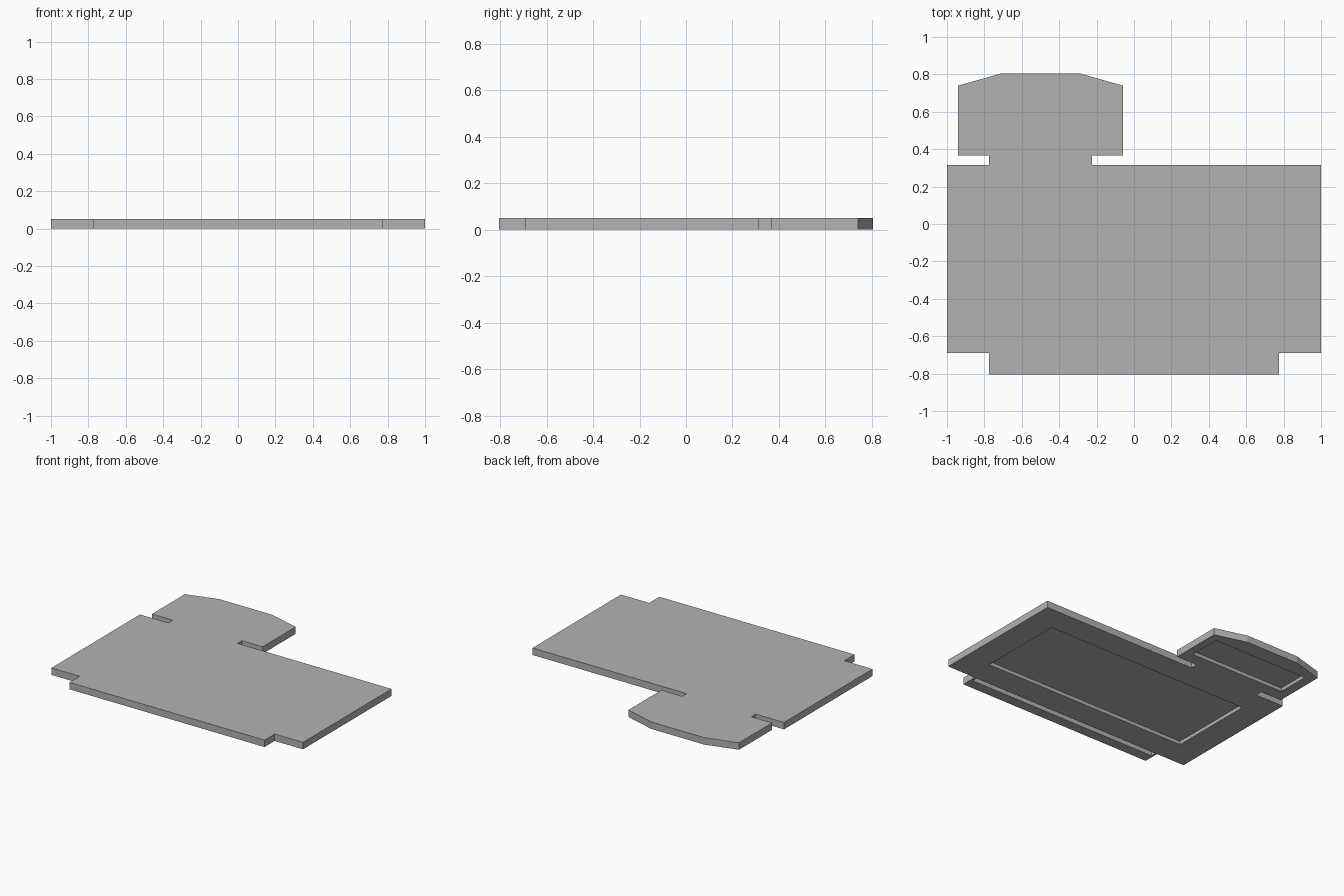
import bpy, bmesh

cube = bpy.data.objects.get("Cube")
if cube:
    bpy.data.objects.remove(cube, do_unlink=True)

HEIGHT = 0.05

grey = bpy.data.materials.new("plain_grey")
grey.use_nodes = True
grey.diffuse_color = (0.45, 0.45, 0.45, 1)
grey.node_tree.nodes["Principled BSDF"].inputs["Base Color"].default_value = (0.45, 0.45, 0.45, 1)


def prism(name, outline, bottom, top):
    """Extrude a flat outline upwards into a solid."""
    bm = bmesh.new()
    face = bm.faces.new([bm.verts.new((x, y, bottom)) for x, y in outline])
    raised = bmesh.ops.extrude_face_region(bm, geom=[face])["geom"]
    verts = [v for v in raised if isinstance(v, bmesh.types.BMVert)]
    bmesh.ops.translate(bm, verts=verts, vec=(0, 0, top - bottom))
    bmesh.ops.recalc_face_normals(bm, faces=bm.faces)
    mesh = bpy.data.meshes.new(name)
    bm.to_mesh(mesh)
    bm.free()
    mesh.materials.append(grey)
    obj = bpy.data.objects.new(name, mesh)
    bpy.context.collection.objects.link(obj)
    return obj


def recess(target, x0, x1, y0, y1, depth):
    """Sink a rectangular pocket into the underside."""
    corners = [(x0, y0), (x1, y0), (x1, y1), (x0, y1)]
    cutter = prism("pocket_cutter", corners, -0.05, depth)
    cutter.hide_render = True
    mod = target.modifiers.new("pocket", "BOOLEAN")
    mod.operation = "DIFFERENCE"
    mod.solver = "EXACT"
    mod.object = cutter
    bpy.context.view_layer.objects.active = target
    bpy.ops.object.modifier_apply(modifier=mod.name)
    bpy.data.objects.remove(cutter, do_unlink=True)


# Plate outline: front lip, wide body, narrow neck and chamfered rear tab
outline = [
    (-0.775, -0.805), (0.775, -0.805), (0.775, -0.69), (1, -0.69),
    (1, 0.315), (-0.225, 0.315), (-0.225, 0.365), (-0.06, 0.365),
    (-0.06, 0.74), (-0.29, 0.805), (-0.71, 0.805), (-0.94, 0.74),
    (-0.94, 0.365), (-0.775, 0.365), (-0.775, 0.315), (-1, 0.315),
    (-1, -0.69), (-0.775, -0.69),
]
plate = prism("plate", outline, 0, HEIGHT)

# Underside pockets: body, rear tab and front lip groove
recess(plate, -0.81, 0.81, -0.5, 0.13, 0.025)
recess(plate, -0.87, -0.12, 0.455, 0.69, 0.025)
recess(plate, -0.76, 0.76, -0.73, -0.69, 0.03)
